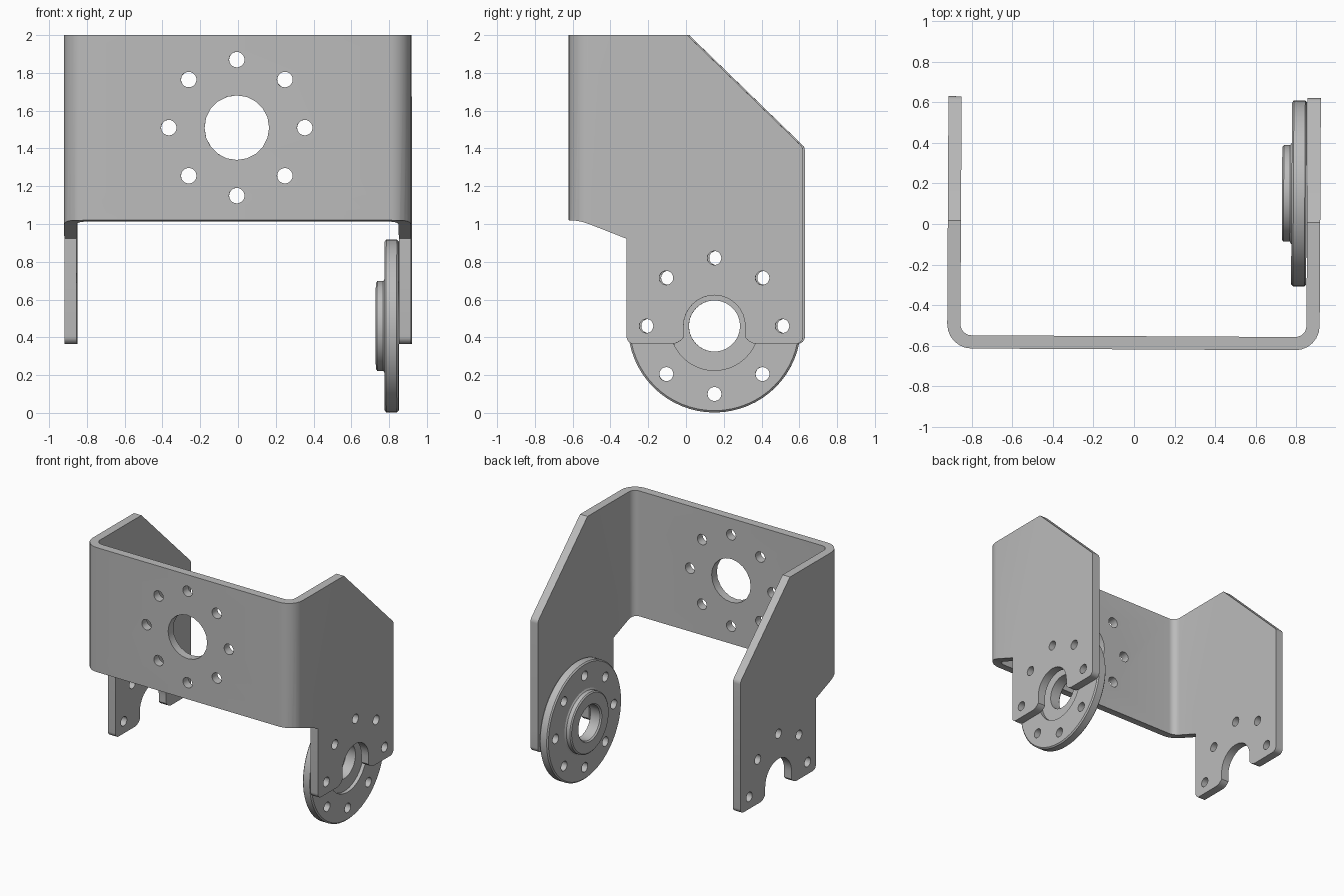
import bpy, bmesh, math
from mathutils import Vector, Matrix

cube = bpy.data.objects.get("Cube")
if cube:
    bpy.data.objects.remove(cube, do_unlink=True)

grey = bpy.data.materials.new("plain_grey")
grey.use_nodes = True
colour = (0.5, 0.5, 0.5, 1)
grey.diffuse_color = colour
grey.node_tree.nodes["Principled BSDF"].inputs["Base Color"].default_value = colour

HALF, THICK, BEND = 0.918, 0.065, 0.12
AXIS_Y, AXIS_Z = 0.155, 0.46
BOLT_R = 0.36
TILT = -0.0054


def make_object(name, bm):
    bmesh.ops.recalc_face_normals(bm, faces=bm.faces)
    mesh = bpy.data.meshes.new(name)
    bm.to_mesh(mesh)
    bm.free()
    mesh.materials.append(grey)
    obj = bpy.data.objects.new(name, mesh)
    bpy.context.collection.objects.link(obj)
    return obj


def rounded(corners, steps=6):
    """Outline with each corner (a, b, setback) softened into a curve."""
    pts = []
    for i, (a, b, s) in enumerate(corners):
        p = Vector((a, b))
        if not s:
            pts.append(p)
            continue
        before = Vector(corners[i - 1][:2]) - p
        after = Vector(corners[(i + 1) % len(corners)][:2]) - p
        u, v = before.normalized(), after.normalized()
        half = u.angle(v) / 2
        centre = p + (u + v).normalized() * s / math.cos(half)
        r0, r1 = p + u * s - centre, p + v * s - centre
        sweep = r0.angle_signed(r1)
        for k in range(steps + 1):
            ang = -sweep * k / steps
            pts.append(centre + Matrix.Rotation(ang, 2) @ r0)
    return pts


def prism(name, pts, place, depth):
    bm = bmesh.new()
    face = bm.faces.new([bm.verts.new(place(p)) for p in pts])
    new = bmesh.ops.extrude_face_region(bm, geom=[face])["geom"]
    verts = [g for g in new if isinstance(g, bmesh.types.BMVert)]
    bmesh.ops.translate(bm, verts=verts, vec=depth)
    return make_object(name, bm)


def drills(name, spots, turn, length):
    """Cylinders at (position, radius, sides), turned to the drilling axis."""
    bm = bmesh.new()
    for pos, radius, sides in spots:
        bmesh.ops.create_cone(bm, cap_ends=True, segments=sides, radius1=radius,
                              radius2=radius, depth=length,
                              matrix=Matrix.Translation(pos) @ turn)
    return make_object(name, bm)


def cut(obj, tool, operation):
    mod = obj.modifiers.new("cut", "BOOLEAN")
    mod.operation, mod.solver, mod.object = operation, "EXACT", tool
    bpy.context.view_layer.objects.active = obj
    bpy.ops.object.modifier_apply(modifier=mod.name)
    bpy.data.objects.remove(tool, do_unlink=True)


def finish(obj):
    bpy.ops.object.select_all(action="DESELECT")
    obj.select_set(True)
    bpy.context.view_layer.objects.active = obj
    bpy.ops.object.shade_smooth_by_angle(angle=math.radians(30))
    obj.rotation_euler.z = TILT


def ring(count, total=8):
    return [(BOLT_R * math.cos(math.tau * i / total),
             BOLT_R * math.sin(math.tau * i / total)) for i in range(count)]


along_x = Matrix.Rotation(math.pi / 2, 4, "Y")
along_y = Matrix.Rotation(math.pi / 2, 4, "X")

# Bent sheet: U-shaped section swept upward
inner, front, back = HALF - THICK, -0.618, 0.625
section = rounded([
    (-HALF, back, 0), (-HALF, front, BEND), (HALF, front, BEND), (HALF, back, 0),
    (inner, back, 0), (inner, front + THICK, BEND - THICK),
    (-inner, front + THICK, BEND - THICK), (-inner, back, 0)])
bracket = prism("bent_bracket", section, lambda p: (p.x, p.y, 0.2), (0, 0, 1.8))

# Side outline with sloped shoulder, leg and open slot
slot_r = 0.163
slot = [(AXIS_Y + slot_r * math.cos(math.pi * i / 16),
         AXIS_Z + slot_r * math.sin(math.pi * i / 16), 0) for i in range(17)]
outline = rounded(
    [(-0.8, 2.1, 0), (-0.1, 2.1, 0), (0.012, 2.0, 0.03), (0.625, 1.405, 0.02),
     (0.625, 0.365, 0.04), (0.345, 0.365, 0.04), (0.318, 0.4, 0)]
    + slot +
    [(-0.008, 0.4, 0), (-0.035, 0.365, 0.04), (-0.31, 0.365, 0.04),
     (-0.31, 0.922, 0), (-0.56, 1.02, 0.06), (-0.8, 1.02, 0)])
# Keep the top flat in front of the shoulder
outline[0].y = 2.0
outline.pop(1)
side = prism("side_shape", outline, lambda p: (-1.2, p.x, p.y), (2.4, 0, 0))
cut(bracket, side, "INTERSECT")

# Bolt circle and centre hole in the front plate
FRONT_Z = 1.51
spots = [((a - 0.003, front, FRONT_Z + b), 0.041, 20) for a, b in ring(8)]
spots.append(((-0.003, front, FRONT_Z), 0.171, 20))
cut(bracket, drills("front_drills", spots, along_y, 0.4), "DIFFERENCE")

# Upper half bolt circle through both legs
spots = [((0, AXIS_Y + a, AXIS_Z + b), 0.037, 20) for a, b in ring(5)]
cut(bracket, drills("leg_drills", spots, along_x, 2.4), "DIFFERENCE")
finish(bracket)

# Round horn disc: turned profile of (x, radius) with hub and recess
profile = [(0.822, 0.135), (0.822, 0.235), (0.85, 0.235), (0.85, 0.448),
           (0.841, 0.458), (0.785, 0.458), (0.776, 0.448), (0.776, 0.25),
           (0.768, 0.238), (0.737, 0.238), (0.729, 0.228), (0.729, 0.145),
           (0.739, 0.135)]
bm = bmesh.new()
SIDES = 64
loops = []
for i in range(SIDES):
    ang = math.tau * i / SIDES
    loops.append([bm.verts.new((x, AXIS_Y + r * math.cos(ang), AXIS_Z + r * math.sin(ang)))
                  for x, r in profile])
for i in range(SIDES):
    here, there = loops[i - 1], loops[i]
    for k in range(len(profile)):
        bm.faces.new((here[k - 1], here[k], there[k], there[k - 1]))
disc = make_object("horn_disc", bm)
spots = [((0.8, AXIS_Y + a, AXIS_Z + b), 0.037, 20) for a, b in ring(8)]
cut(disc, drills("disc_drills", spots, along_x, 0.3), "DIFFERENCE")
finish(disc)
